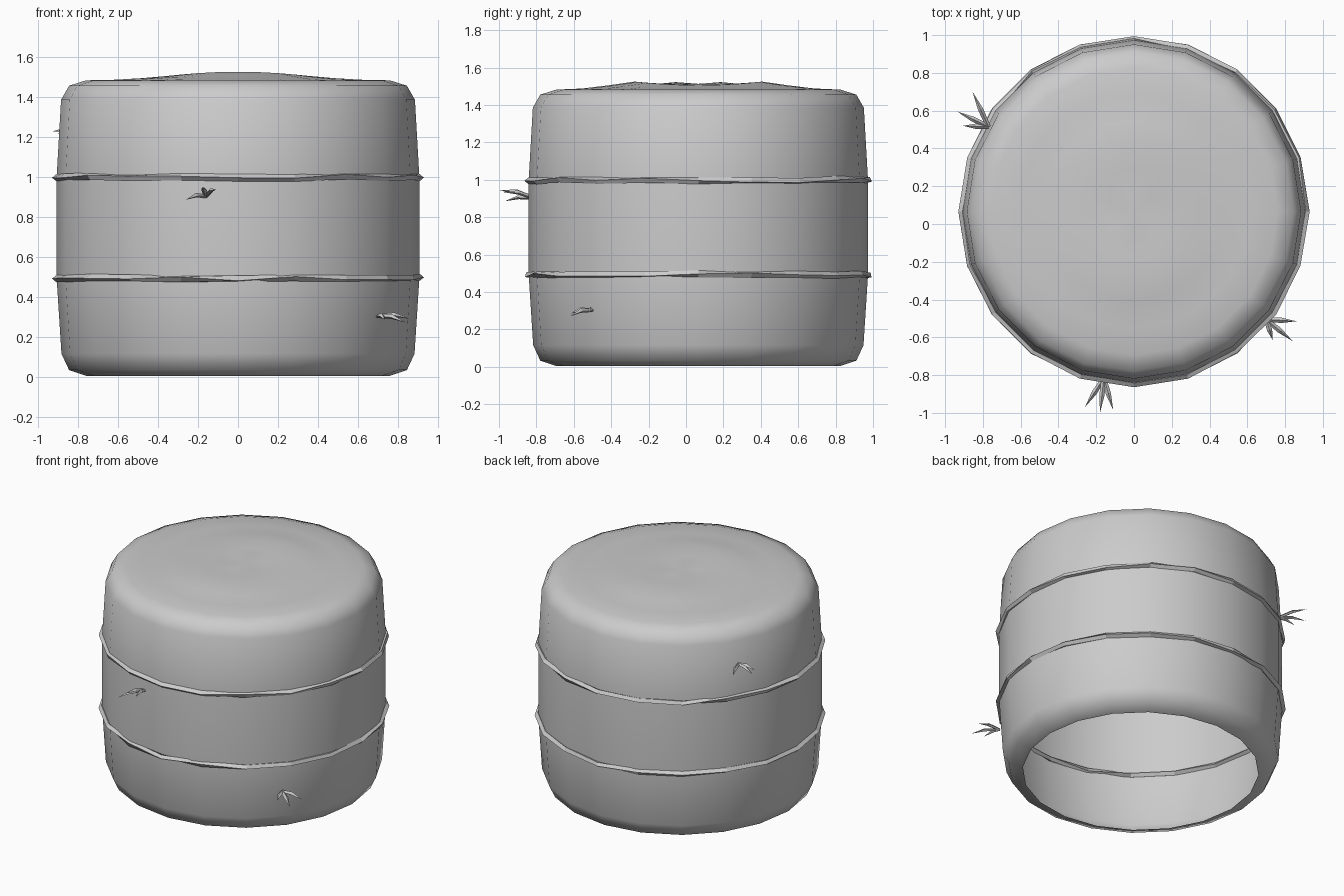
import bpy, bmesh, math, random
from mathutils import Vector

if "Cube" in bpy.data.objects:
    bpy.data.objects.remove(bpy.data.objects["Cube"])

random.seed(4)
N = 20            # sides of the bale
CY = 0.066        # bale axis in y


def finish(name, bm, smooth):
    bmesh.ops.recalc_face_normals(bm, faces=bm.faces)
    me = bpy.data.meshes.new(name)
    bm.to_mesh(me)
    bm.free()
    ob = bpy.data.objects.new(name, me)
    bpy.context.collection.objects.link(ob)
    for p in me.polygons:
        p.use_smooth = smooth
    return ob


def bridge(bm, a, b):
    n = len(a)
    for i in range(n):
        bm.faces.new((a[i], a[(i + 1) % n], b[(i + 1) % n], b[i]))


def ring(bm, r, height):
    out = []
    for i in range(N):
        a = math.tau * i / N
        out.append(bm.verts.new((r * math.cos(a), CY + r * math.sin(a), height(a))))
    return out


# Bale body: rounded drum, open underneath, gently rippled top
bm = bmesh.new()
wall = [(0.755, 0.003), (0.845, 0.033), (0.883, 0.115), (0.907, 0.49),
        (0.907, 1.0), (0.885, 1.385), (0.845, 1.455), (0.76, 1.482)]
# radius, height, extra height towards front and back
top = [(0.62, 1.485, 0.003), (0.48, 1.493, 0.012), (0.34, 1.505, 0.02),
       (0.23, 1.512, 0.0), (0.12, 1.512, 0.01)]
rings = [ring(bm, r, lambda a, z=z: z) for r, z in wall]
rings += [ring(bm, r, lambda a, z=z, k=k: z + k * math.sin(a) ** 2) for r, z, k in top]
for a, b in zip(rings, rings[1:]):
    bridge(bm, a, b)
tip = bm.verts.new((0, CY, 1.513))
last = rings[-1]
for i in range(N):
    bm.faces.new((last[i], last[(i + 1) % N], tip))
finish("bale_body", bm, True)


# Twine: thin four-sided loops, irregularly twisted
def twine(name, z):
    bm = bmesh.new()
    secs = []
    for i in range(N):
        a = math.tau * i / N
        twist = 0 if i % 10 == 0 else random.uniform(-0.7, 0.7)
        dz = random.uniform(-0.005, 0.005)
        sec = []
        for k in range(4):
            t = twist + k * math.pi / 2
            r = 0.908 + 0.022 * math.cos(t)
            sec.append(bm.verts.new((r * math.cos(a), CY + r * math.sin(a),
                                     z + dz + 0.018 * math.sin(t))))
        secs.append(sec)
    for i in range(N):
        bridge(bm, secs[i], secs[(i + 1) % N])
    finish(name, bm, False)


twine("upper_twine", 0.998)
twine("lower_twine", 0.493)


# Loose straw: tufts of bent, tapering blades
def tuft(name, base, tips):
    bm = bmesh.new()
    base = Vector(base)
    for t in tips:
        t = Vector(t)
        d = (t - base).normalized()
        side = d.cross(Vector((0, 0, 1))).normalized()
        up = side.cross(d)
        mid = base.lerp(t, 0.5) + up * 0.012
        rows = []
        for c, w in ((base, 0.012), (mid, 0.014)):
            rows.append([bm.verts.new(c + side * w), bm.verts.new(c + up * w),
                         bm.verts.new(c - side * w), bm.verts.new(c - up * w * 0.6)])
        bridge(bm, rows[0], rows[1])
        end = bm.verts.new(t)
        for i in range(4):
            bm.faces.new((rows[1][i], rows[1][(i + 1) % 4], end))
        bm.faces.new(rows[0])
    finish(name, bm, False)


tuft("front_straw", (-0.16, -0.815, 0.90),
     [(-0.26, -0.97, 0.885), (-0.18, -1.0, 0.945), (-0.11, -0.985, 0.935)])
tuft("right_straw", (0.70, -0.505, 0.30),
     [(0.86, -0.515, 0.29), (0.84, -0.62, 0.27), (0.735, -0.615, 0.285)])
tuft("back_left_straw", (-0.77, 0.515, 1.22),
     [(-0.855, 0.70, 1.235), (-0.935, 0.595, 1.225), (-0.905, 0.52, 1.215)])
